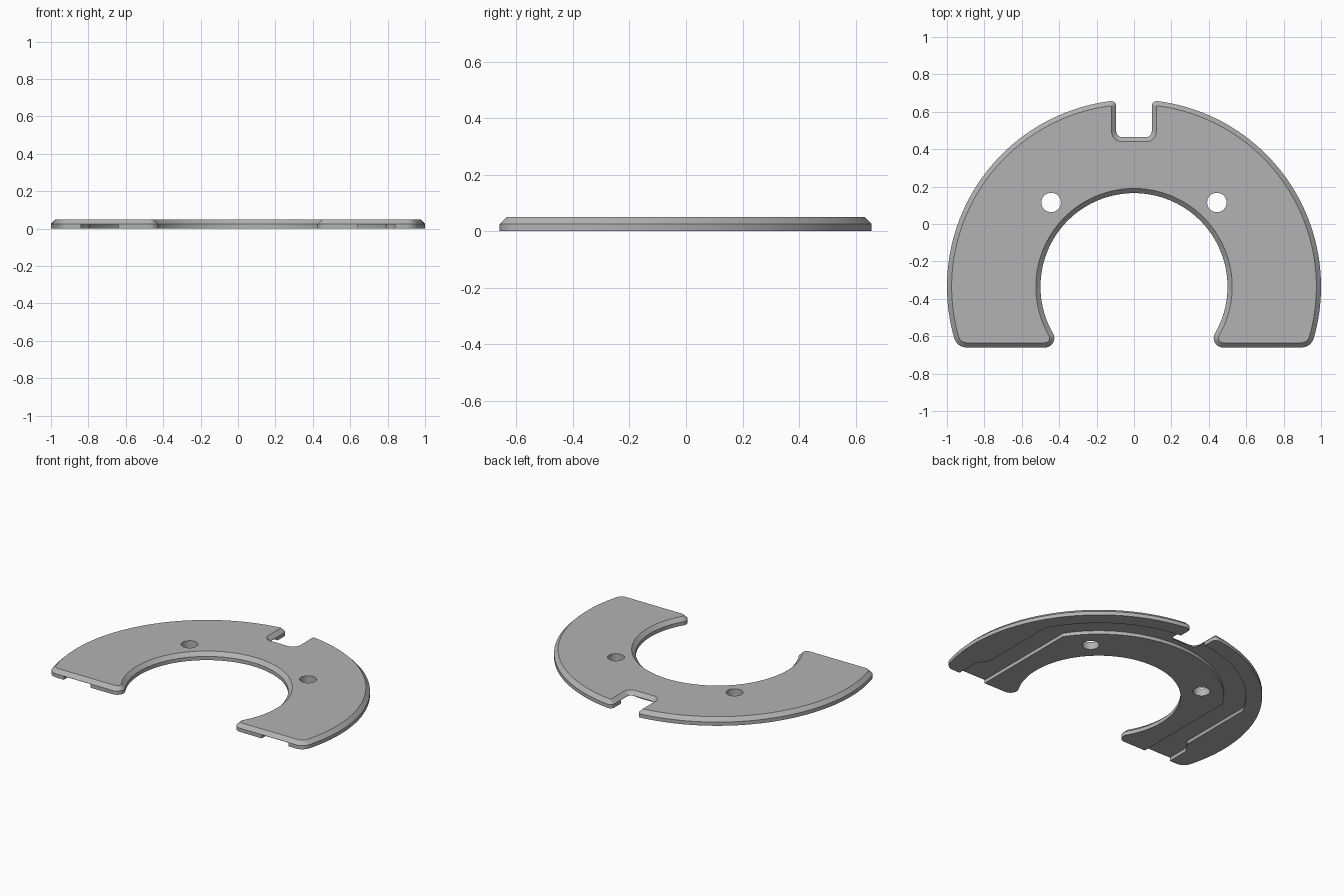
import bpy, bmesh, math
from mathutils import Vector

cube = bpy.data.objects.get("Cube")
if cube:
    bpy.data.objects.remove(cube, do_unlink=True)

CENTER = Vector((0, -0.335))
FRONT, TOP, LIP, CHAMFER = -0.66, 0.05, 0.025, 0.025
OUTER, INNER = 1.0, 0.5


def on_circle(r, x, side=1):
    """Point on a ring at a given x, on its upper or lower half."""
    return CENTER + Vector((x, side * math.sqrt(r * r - x * x)))


def arc(a, b, n=48):
    """Points along a ring from a to b."""
    va, vb = a - CENTER, b - CENTER
    r = va.length
    t0, t1 = math.atan2(va.y, va.x), math.atan2(vb.y, vb.x)
    ts = [t0 + (t1 - t0) * i / n for i in range(n + 1)]
    return [CENTER + r * Vector((math.cos(t), math.sin(t))) for t in ts]


def fillet(a, c, b, n=6):
    """Circular rounding of corner c between points a and b."""
    w = (b - a).length / ((a - c).length + (b - c).length)
    pts = []
    for i in range(n + 1):
        t = i / n
        k0, k1, k2 = (1 - t) ** 2, 2 * w * t * (1 - t), t * t
        pts.append((a * k0 + c * k1 + b * k2) / (k0 + k1 + k2))
    return pts


def mirrored(half):
    """Close a right-hand outline with its mirror image, dropping repeats."""
    loop = half + [Vector((-p.x, p.y)) for p in reversed(half)]
    return [p for i, p in enumerate(loop) if (p - loop[i - 1]).length > 1e-4]


def prism(name, outline, z0, z1, chamfer=0.0, rise=0.0):
    """Extrude an outline, optionally with a chamfered top edge."""
    bm = bmesh.new()
    base = bm.faces.new([bm.verts.new((p.x, p.y, z0)) for p in outline])
    ext = bmesh.ops.extrude_face_region(bm, geom=[base], use_keep_orig=True)
    top = [g for g in ext["geom"] if isinstance(g, bmesh.types.BMFace)][0]
    for v in top.verts:
        v.co.z = z1
    bmesh.ops.recalc_face_normals(bm, faces=bm.faces[:])
    if chamfer:
        bmesh.ops.inset_region(bm, faces=[top], thickness=chamfer,
                               use_boundary=True, use_even_offset=True)
        for v in top.verts:
            v.co.z = z1 + rise
    mesh = bpy.data.meshes.new(name)
    bm.to_mesh(mesh)
    bm.free()
    obj = bpy.data.objects.new(name, mesh)
    bpy.context.collection.objects.link(obj)
    return obj


# Plate outline: back notch, outer rim, rounded feet, inner opening
W, FLOOR, R = 0.095, 0.465, 0.03
notch_in, notch_out = Vector((W, FLOOR)), on_circle(OUTER, W)
foot_out = on_circle(OUTER, math.sqrt(OUTER**2 - (FRONT - CENTER.y)**2), -1)
foot_in = on_circle(INNER, math.sqrt(INNER**2 - (FRONT - CENTER.y)**2), -1)
rim_a = on_circle(OUTER, W + R)
rim_b = on_circle(OUTER, foot_out.x + 0.015, -1)
bore_a = on_circle(INNER, foot_in.x + 0.055, -1)
d_out, d_in = (rim_b - foot_out).length, (bore_a - foot_in).length

half = fillet(notch_in - Vector((R, 0)), notch_in, notch_in + Vector((0, R)))
half += fillet(notch_out - Vector((0, R)), notch_out, rim_a)
half += arc(rim_a, rim_b)
half += fillet(rim_b, foot_out, foot_out - Vector((d_out, 0)))
half += fillet(foot_in + Vector((d_in, 0)), foot_in, bore_a, 10)
half += arc(bore_a, on_circle(INNER, 0))
plate = prism("horseshoe_plate", mirrored(half), 0, LIP, CHAMFER, TOP - LIP)

# Underside channel: arched middle, straight legs, flared open ends
leg_in, leg_out, flare = 0.64, 0.79, 0.05
groove = arc(on_circle(0.765, 0), on_circle(0.765, leg_in), 32)
groove += [Vector((leg_in, -0.8)), Vector((leg_out + flare, -0.8))]
for i in range(9):
    t = i / 8
    s = t * t * (3 - 2 * t)
    groove.append(Vector((leg_out + flare * (1 - s), -0.52 + 0.1 * t)))
groove += arc(on_circle(0.9, leg_out), on_circle(0.9, 0), 32)
cutters = [prism("channel_cutter", mirrored(groove), -0.05, 0.0235)]

# Two screw holes
for side in (-1, 1):
    ring = [Vector((side * 0.443, 0.115)) + 0.052 * Vector((math.cos(a), math.sin(a)))
            for a in (math.tau * i / 32 for i in range(32))]
    cutters.append(prism("hole_cutter", ring, -0.1, 0.1))

bpy.ops.object.select_all(action="DESELECT")
bpy.context.view_layer.objects.active = plate
plate.select_set(True)
for cutter in cutters:
    cutter.hide_render = True
    mod = plate.modifiers.new("cut", "BOOLEAN")
    mod.operation, mod.solver, mod.object = "DIFFERENCE", "EXACT", cutter
    bpy.ops.object.modifier_apply(modifier=mod.name)
    bpy.data.objects.remove(cutter, do_unlink=True)

# Plain grey material
grey = bpy.data.materials.new("plain_grey")
grey.use_nodes = True
colour = (0.45, 0.45, 0.45, 1)
grey.diffuse_color = colour
grey.node_tree.nodes["Principled BSDF"].inputs["Base Color"].default_value = colour
plate.data.materials.clear()
plate.data.materials.append(grey)
bpy.ops.object.shade_smooth_by_angle(angle=math.radians(30))
